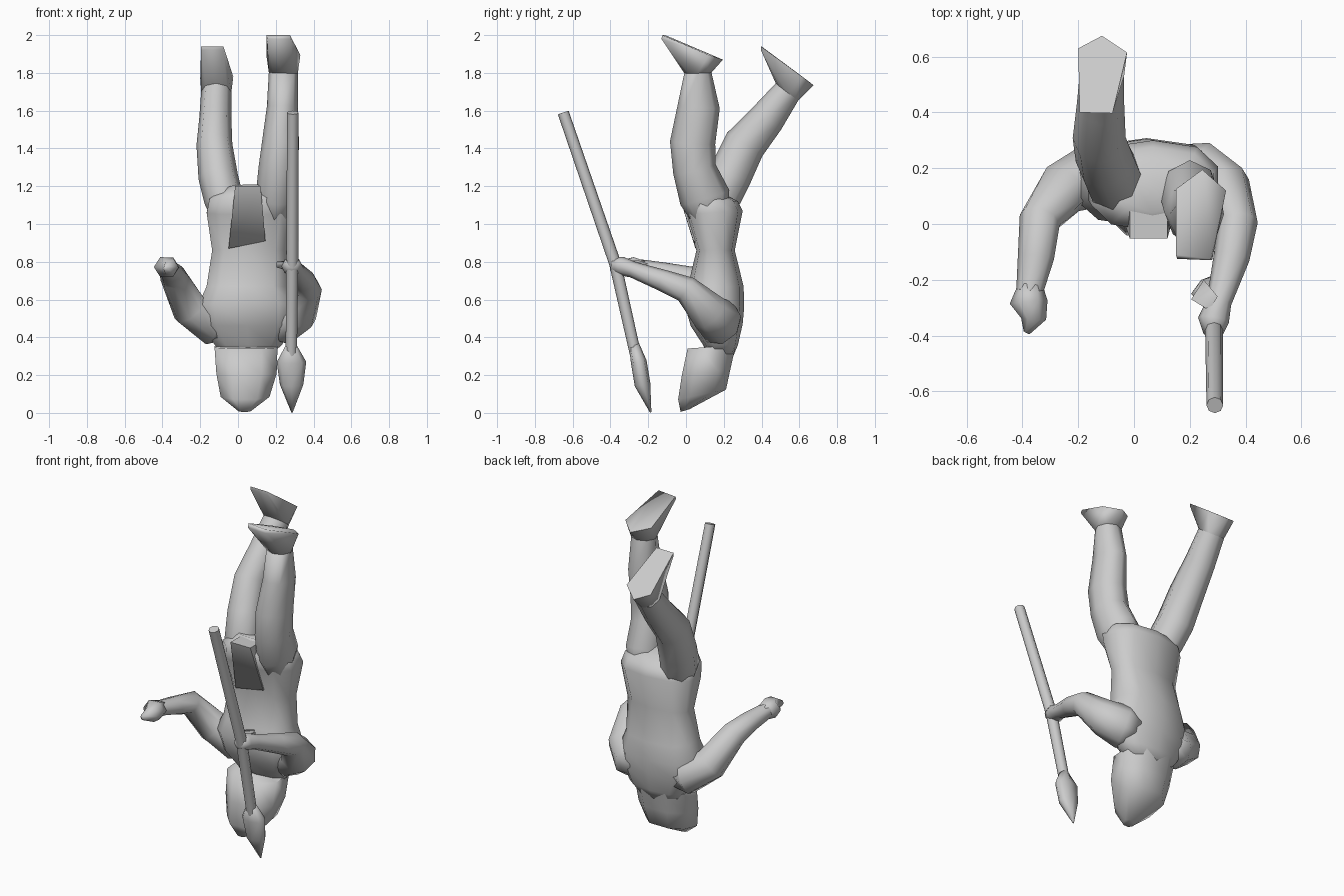
import bpy, bmesh, math
from mathutils import Vector


def finish(bm, name):
    bmesh.ops.recalc_face_normals(bm, faces=bm.faces)
    me = bpy.data.meshes.new(name)
    bm.to_mesh(me)
    bm.free()
    ob = bpy.data.objects.new(name, me)
    bpy.context.collection.objects.link(ob)
    return ob


def skin(name, rings):
    """Bridge a list of point rings and cap both ends."""
    bm = bmesh.new()
    vs = [[bm.verts.new(p) for p in r] for r in rings]
    n = len(vs[0])
    for a, b in zip(vs, vs[1:]):
        for i in range(n):
            j = (i + 1) % n
            bm.faces.new((a[i], a[j], b[j], b[i]))
    bm.faces.new(vs[0])
    bm.faces.new(vs[-1])
    return finish(bm, name)


def sgn_pow(v, e):
    return math.copysign(abs(v) ** e, v)


def body(name, secs, n=10, e=0.8):
    """Sections: x min, x max, y front, y back, z front, z back."""
    rings = []
    for x0, x1, y0, y1, z0, z1 in secs:
        ring = []
        for i in range(n):
            a = 2 * math.pi * (i + 0.5) / n
            s, t = sgn_pow(math.cos(a), e), sgn_pow(math.sin(a), e)
            k = (t + 1) / 2
            ring.append((x0 + (x1 - x0) * (s + 1) / 2, y0 + (y1 - y0) * k, z0 + (z1 - z0) * k))
        rings.append(ring)
    return skin(name, rings)


def limb(name, secs, n=8):
    """Sections: centre x, y, z, radius sideways, radius in depth."""
    c = [Vector(s[:3]) for s in secs]
    rings = []
    for i, s in enumerate(secs):
        t = (c[min(i + 1, len(c) - 1)] - c[max(i - 1, 0)]).normalized()
        u = Vector((1, 0, 0))
        u = (u - t * u.dot(t)).normalized()
        v = t.cross(u)
        rings.append([c[i] + u * s[3] * math.cos(2 * math.pi * k / n)
                      + v * s[4] * math.sin(2 * math.pi * k / n) for k in range(n)])
    skin(name, rings)
    return rings[-1]


def hull(name, pts):
    bm = bmesh.new()
    for p in pts:
        bm.verts.new(p)
    r = bmesh.ops.convex_hull(bm, input=bm.verts)
    junk = [g for g in r["geom_interior"] if isinstance(g, bmesh.types.BMVert)]
    bmesh.ops.delete(bm, geom=junk, context='VERTS')
    return finish(bm, name)


# torso, from hips down to neck
body("torso", [
    (-.07, .20, .04, .22, 1.21, 1.15),
    (-.16, .295, -.025, .275, 1.14, 1.12),
    (-.175, .31, -.005, .30, 1.05, 1.07),
    (-.145, .27, .055, .258, .86, .86),
    (-.175, .265, .01, .305, .67, .67),
    (-.22, .31, -.01, .308, .58, .56),
    (-.2, .30, .025, .30, .46, .47),
    (-.13, .24, .09, .275, .36, .36),
    (-.08, .17, .12, .25, .30, .30)])

# head with hood
body("head", [
    (-.135, .22, .0, .272, .34, .36),
    (-.125, .215, -.03, .243, .20, .23),
    (-.1, .175, -.05, .22, .07, .125),
    (.0, .07, -.03, .02, .005, .02)], n=8)

# legs end in an ankle ring that is hulled with the sole
ankle = limb("straight_leg", [
    (.185, .14, .98, .07, .08),
    (.20, .10, 1.14, .107, .135),
    (.213, .045, 1.29, .105, .115),
    (.225, .035, 1.43, .098, .12),
    (.235, .067, 1.62, .082, .112),
    (.24, .063, 1.80, .077, .072)])
hull("straight_foot", ankle + [
    (.245, .195, 1.87), (.33, .12, 1.895), (.15, .125, 1.895),
    (.275, -.125, 2.0), (.15, -.11, 2.0), (.28, -.13, 1.98), (.155, -.125, 1.98)])

ankle = limb("bent_leg", [
    (-.04, .15, .98, .07, .08),
    (-.075, .165, 1.13, .105, .12),
    (-.105, .23, 1.25, .105, .115),
    (-.125, .31, 1.42, .095, .112),
    (-.12, .43, 1.56, .085, .095),
    (-.115, .535, 1.70, .08, .075)])
hull("bent_foot", ankle + [
    (-.115, .675, 1.735), (-.2, .63, 1.77), (-.025, .615, 1.78),
    (-.195, .40, 1.94), (-.077, .397, 1.94), (-.195, .40, 1.92), (-.077, .397, 1.92)])

# arms and hands
limb("spear_arm", [
    (.16, .20, .48, .09, .09),
    (.23, .18, .48, .12, .125),
    (.325, .125, .53, .10, .105),
    (.372, .0, .655, .072, .072),
    (.35, -.12, .70, .065, .058),
    (.305, -.28, .758, .045, .043),
    (.285, -.345, .778, .056, .05),
    (.285, -.395, .79, .035, .035)])
hull("spear_thumb", [
    (.30, -.26, .81), (.30, -.26, .74), (.25, -.2, .79), (.205, -.27, .80),
    (.205, -.27, .77), (.25, -.29, .76), (.27, -.31, .80)])
limb("free_arm", [
    (-.06, .19, .47, .09, .09),
    (-.13, .18, .475, .12, .12),
    (-.255, .125, .55, .10, .095),
    (-.338, .015, .715, .075, .07),
    (-.352, -.12, .745, .065, .052),
    (-.375, -.245, .768, .048, .045)])
limb("free_hand", [
    (-.37, -.22, .765, .045, .045),
    (-.378, -.28, .772, .068, .06),
    (-.36, -.34, .77, .045, .045),
    (-.385, -.39, .765, .012, .015)], n=6)

# spear shaft and blade
limb("spear_shaft", [
    (.29, -.65, 1.59, .03, .03),
    (.287, -.375, .79, .032, .032),
    (.282, -.265, .30, .03, .03)])
limb("spear_blade", [
    (.282, -.275, .36, .028, .028),
    (.283, -.25, .27, .078, .042),
    (.284, -.23, .15, .062, .042),
    (.286, -.187, .003, .004, .004)])

# front flap of cloth
hull("front_flap", [
    (-.015, -.052, 1.2), (.12, -.052, 1.2), (-.05, .05, .87), (.145, .04, .91),
    (-.015, .05, 1.2), (.12, .05, 1.2), (-.05, .09, .87), (.145, .08, .91)])

for ob in bpy.context.collection.objects:
    ob.select_set(True)
    bpy.context.view_layer.objects.active = ob
bpy.ops.object.shade_smooth_by_angle(angle=math.radians(80))
